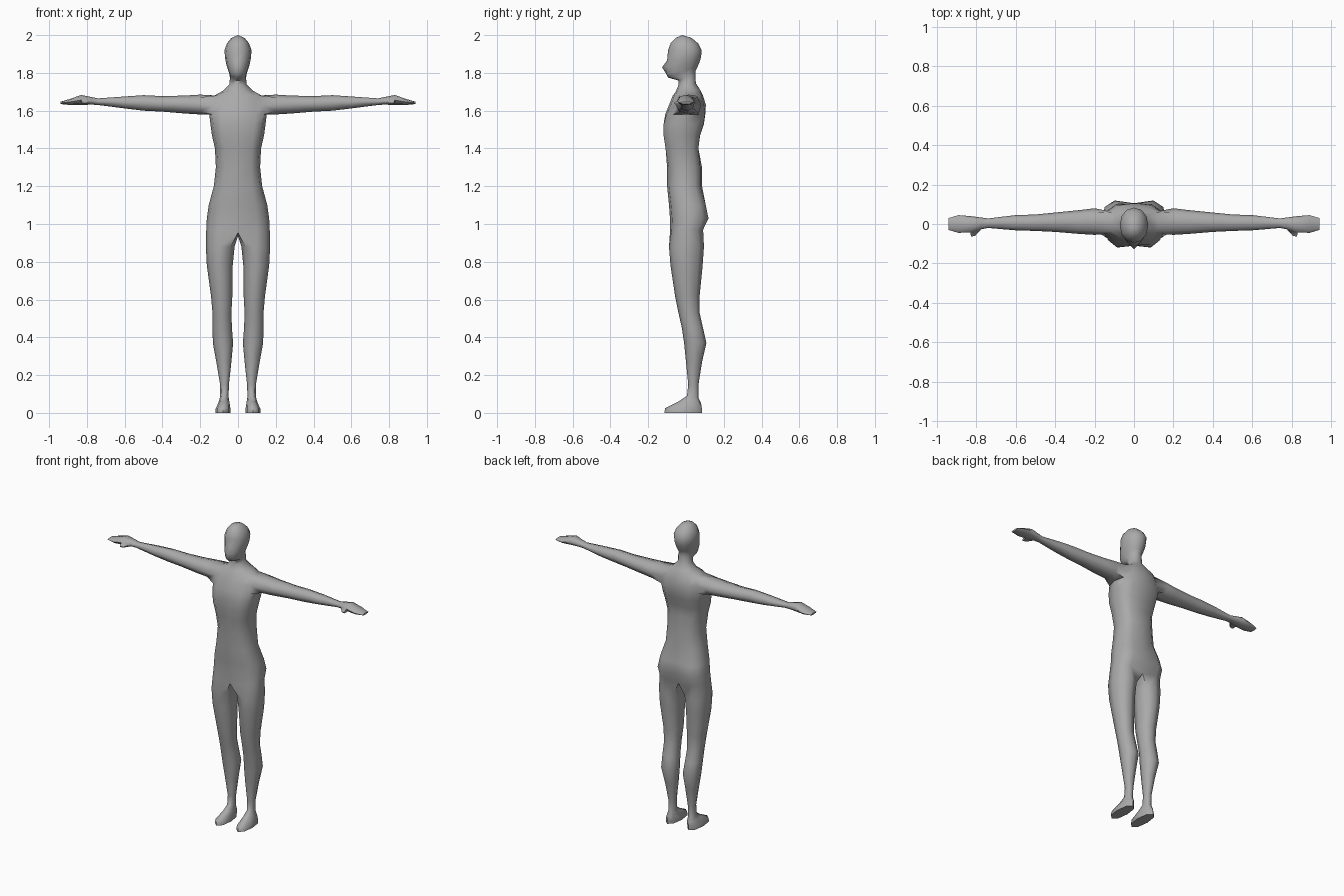
import bpy
import bmesh
from math import sin, cos, radians
from mathutils import Vector

default_cube = bpy.data.objects.get("Cube")
if default_cube:
    bpy.data.objects.remove(default_cube, do_unlink=True)

grey = bpy.data.materials.new("plain grey")
grey.use_nodes = True
grey_colour = (0.4, 0.4, 0.4, 1)
grey.diffuse_color = grey_colour
grey.node_tree.nodes["Principled BSDF"].inputs["Base Color"].default_value = grey_colour

bm = bmesh.new()
SIDES = 12                      # points round the torso and head
LIMB_SIDES = 8                  # points round each arm and leg
FRONT, BACK = 9, 3              # centre line points of a torso ring


def rounded(angle, power):
    """Point on a unit oval; a power below one makes it squarer."""
    c, s = cos(radians(angle)), sin(radians(angle))
    return (abs(c) ** power * (1 if c > 0 else -1),
            abs(s) ** power * (1 if s > 0 else -1))


def bridge(lower, upper, skip=()):
    """Join two rings of equal length with quads and return the faces."""
    count = len(lower)
    faces = []
    for i in range(count):
        if i not in skip:
            j = (i + 1) % count
            faces.append(bm.faces.new((lower[i], lower[j], upper[j], upper[i])))
    return faces


def body_ring(front_z, back_z, front_y, back_y, half_width, power,
              front_dent=0, back_dent=0):
    """Tilted ring round the body; dents push the centre line inward."""
    ring = []
    for i in range(SIDES):
        c, s = rounded(i * 360 / SIDES, power)
        y = (front_y + back_y) / 2 + s * (back_y - front_y) / 2
        z = (front_z + back_z) / 2 + s * (back_z - front_z) / 2
        if i == FRONT:
            y += front_dent
        if i == BACK:
            y -= back_dent
        ring.append(bm.verts.new((c * half_width, y, z)))
    return ring


# Torso: height, front, back, half width, front dent, back dent
torso_rows = [
    (0.97, -0.085, 0.10, 0.168, 0, 0.02),
    (1.03, -0.085, 0.13, 0.165, 0, 0.025),
    (1.1, -0.09, 0.115, 0.155, 0, 0.015),
    (1.2, -0.10, 0.085, 0.128, 0, 0),
    (1.3, -0.10, 0.085, 0.117, 0, 0),
    (1.4, -0.118, 0.075, 0.122, 0.01, 0.01),
    (1.47, -0.13, 0.085, 0.138, 0.02, 0.01),
    (1.53, -0.13, 0.105, 0.146, 0.02, 0.01),
    (1.58, -0.115, 0.112, 0.152, 0.005, 0.01),
    (1.63, -0.09, 0.105, 0.145, 0, 0),
    (1.68, -0.07, 0.09, 0.125, 0, 0),
]
# Neck and head: front height, back height, front, back, half width, front dent
head_rows = [
    (1.7, 1.71, -0.055, 0.075, 0.08, 0),
    (1.735, 1.745, -0.04, 0.052, 0.045, 0),
    (1.76, 1.79, -0.04, 0.05, 0.043, 0),
    (1.775, 1.81, -0.095, 0.05, 0.045, 0),
    (1.795, 1.83, -0.105, 0.06, 0.052, 0),
    (1.83, 1.86, -0.107, 0.073, 0.062, -0.02),
    (1.865, 1.885, -0.10, 0.08, 0.068, 0),
    (1.92, 1.92, -0.095, 0.083, 0.072, 0),
    (1.96, 1.955, -0.08, 0.065, 0.058, 0),
    (1.985, 1.985, -0.055, 0.03, 0.035, 0),
]
rings = [body_ring(z, z, front, back, width, 0.75, fd, bd)
         for z, front, back, width, fd, bd in torso_rows]
rings += [body_ring(*row[:5], 0.95, row[5]) for row in head_rows]

# Leave an opening on each side of the top three torso rings for the arms
shoulder = len(torso_rows) - 3
for level in range(len(rings) - 1):
    open_sides = (11, 0, 5, 6) if level in (shoulder, shoulder + 1) else ()
    bridge(rings[level], rings[level + 1], open_sides)
crown = bm.verts.new((0, -0.02, 2))
for i in range(SIDES):
    bm.faces.new((rings[-1][i], rings[-1][(i + 1) % SIDES], crown))

# Legs share one vertex between them
crotch = bm.verts.new((0, 0.01, 0.935))
for i in (FRONT, BACK):
    rings[0][i].co.z -= 0.015

# Leg and foot: front height, back height, inner, outer, front, back
leg_rows = [
    (0.88, 0.88, 0.018, 0.17, -0.09, 0.095),
    (0.78, 0.78, 0.028, 0.165, -0.082, 0.088),
    (0.62, 0.62, 0.03, 0.143, -0.058, 0.072),
    (0.53, 0.53, 0.035, 0.135, -0.04, 0.072),
    (0.45, 0.45, 0.032, 0.135, -0.022, 0.09),
    (0.37, 0.37, 0.026, 0.133, -0.01, 0.108),
    (0.27, 0.27, 0.035, 0.115, 0, 0.085),
    (0.15, 0.15, 0.048, 0.095, 0.012, 0.066),
    (0.09, 0.08, 0.05, 0.095, 0.005, 0.065),
    (0.06, 0.05, 0.045, 0.103, -0.04, 0.08),
    (0.025, 0.02, 0.04, 0.118, -0.11, 0.085),
    (0, 0, 0.04, 0.118, -0.115, 0.085),
]
# Arm and hand: distance out, front, back, bottom, top
arm_rows = [
    (0.2, -0.055, 0.08, 1.58, 1.685),
    (0.28, -0.05, 0.07, 1.585, 1.68),
    (0.4, -0.04, 0.058, 1.595, 1.677),
    (0.5, -0.035, 0.048, 1.6, 1.682),
    (0.6, -0.032, 0.045, 1.612, 1.675),
    (0.74, -0.02, 0.028, 1.63, 1.665),
    (0.775, -0.027, 0.033, 1.632, 1.672),
    (0.83, -0.042, 0.04, 1.63, 1.683),
    (0.89, -0.045, 0.045, 1.63, 1.662),
    (0.94, -0.03, 0.03, 1.635, 1.647),
]


def build_leg(side, order):
    loop = [rings[0][i] for i in order] + [crotch]
    for front_z, back_z, inner, outer, front, back in leg_rows:
        ring = []
        for i in range(LIMB_SIDES):
            c, s = rounded(-135 + i * 360 / LIMB_SIDES, 0.9)
            ring.append(bm.verts.new((
                side * ((inner + outer) / 2 + c * (outer - inner) / 2),
                (front + back) / 2 + s * (back - front) / 2,
                (front_z + back_z) / 2 + s * (back_z - front_z) / 2)))
        bridge(loop, ring)
        loop = ring
    bm.faces.new(loop)


def build_arm(side, front, middle, back):
    low, mid, high = rings[shoulder:shoulder + 3]
    loop = [low[front], low[middle], low[back], mid[back],
            high[back], high[middle], high[front], mid[front]]
    sections = []
    for x, y_front, y_back, bottom, top in arm_rows:
        ring = []
        for i in range(LIMB_SIDES):
            c, s = rounded(-135 + i * 360 / LIMB_SIDES, 0.9)
            ring.append(bm.verts.new((
                side * x,
                (y_front + y_back) / 2 + c * (y_back - y_front) / 2,
                (bottom + top) / 2 + s * (top - bottom) / 2)))
        sections.append(bridge(loop, ring))
        loop = ring
    bm.faces.new(loop)
    # Thumb drawn out of the front of the palm
    palm_face = sections[-3][-1]
    thumb = bmesh.ops.extrude_discrete_faces(bm, faces=[palm_face])["faces"][0]
    centre = thumb.calc_center_median()
    for v in thumb.verts:
        v.co = centre + (v.co - centre) * 0.4 + Vector((side * 0.012, -0.03, -0.008))


build_leg(1, (9, 10, 11, 0, 1, 2, 3))
build_leg(-1, (9, 8, 7, 6, 5, 4, 3))
build_arm(1, 11, 0, 1)
build_arm(-1, 7, 6, 5)

# Finish the single skin with soft shading
bmesh.ops.recalc_face_normals(bm, faces=bm.faces[:])
mesh = bpy.data.meshes.new("body")
bm.to_mesh(mesh)
bm.free()
mesh.materials.append(grey)
body = bpy.data.objects.new("body", mesh)
bpy.context.collection.objects.link(body)
bpy.ops.object.select_all(action='DESELECT')
body.select_set(True)
bpy.context.view_layer.objects.active = body
bpy.ops.object.shade_smooth_by_angle(angle=radians(65))
